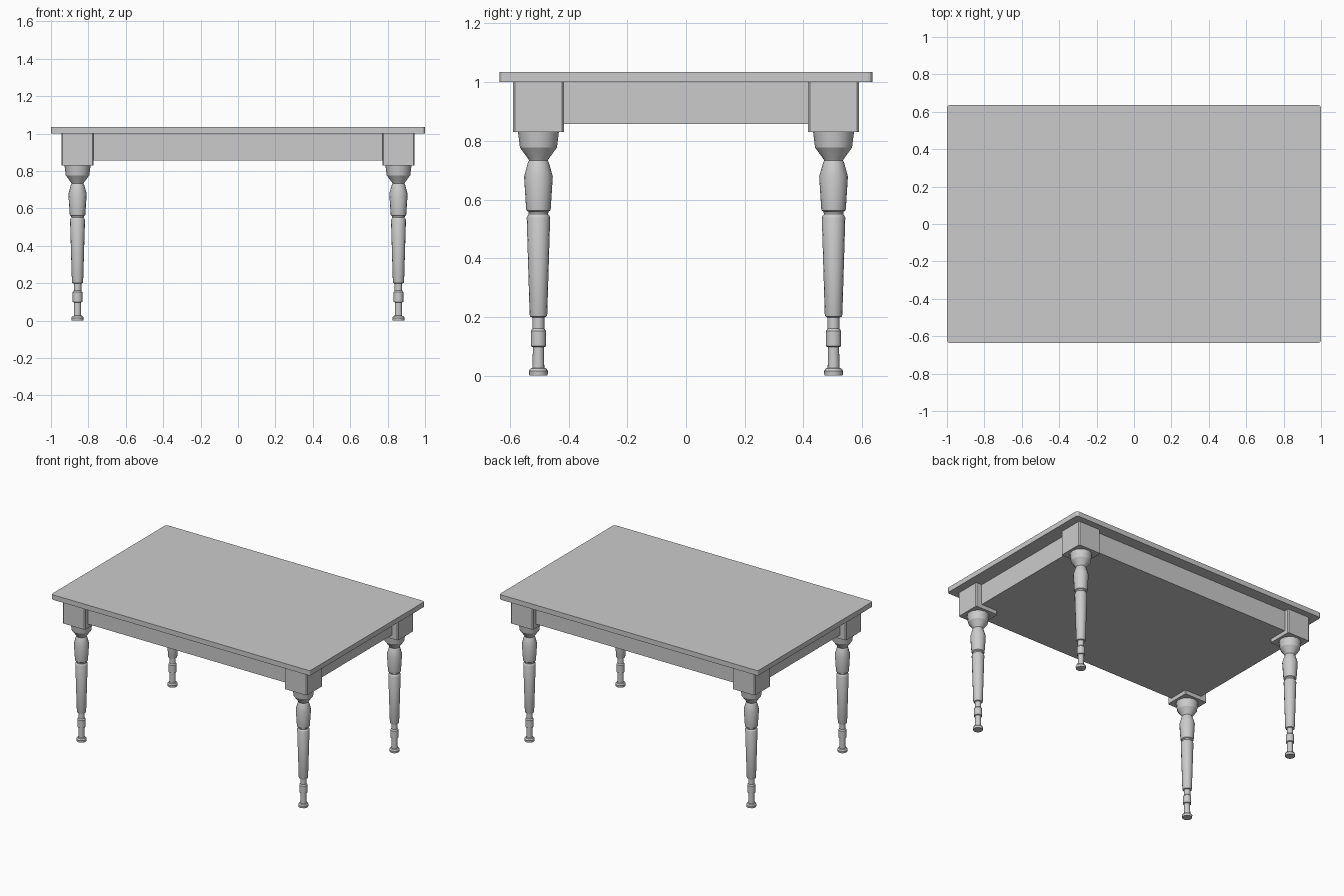
import bpy, bmesh, math

if "Cube" in bpy.data.objects:
    bpy.data.objects.remove(bpy.data.objects["Cube"])

TOP_Z = 1.0
LEG_X, LEG_Y = 0.858, 0.503


def finish(name, bm):
    bmesh.ops.recalc_face_normals(bm, faces=bm.faces)
    mesh = bpy.data.meshes.new(name)
    bm.to_mesh(mesh)
    bm.free()
    obj = bpy.data.objects.new(name, mesh)
    bpy.context.collection.objects.link(obj)
    return obj


def box(name, x, y, hx, hy, z0, z1, bevel=0.0, segments=1):
    """Box with optionally bevelled vertical edges."""
    bm = bmesh.new()
    bmesh.ops.create_cube(bm, size=2)
    for v in bm.verts:
        v.co.x = x + v.co.x * hx
        v.co.y = y + v.co.y * hy
        v.co.z = z0 if v.co.z < 0 else z1
    if bevel:
        upright = [e for e in bm.edges
                   if abs(e.verts[0].co.z - e.verts[1].co.z) > 0.01]
        bmesh.ops.bevel(bm, geom=upright, offset=bevel, segments=segments,
                        profile=0.5, affect='EDGES')
    return finish(name, bm)


def turned(name, x, y, profile, sides=16):
    """Lathe a (radius, height) profile with capped ends."""
    bm = bmesh.new()
    rings = []
    for r, z in profile:
        rings.append([bm.verts.new((x + r * math.cos(2 * math.pi * i / sides),
                                    y + r * math.sin(2 * math.pi * i / sides), z))
                      for i in range(sides)])
    for a, b in zip(rings, rings[1:]):
        for i in range(sides):
            j = (i + 1) % sides
            bm.faces.new((a[i], a[j], b[j], b[i]))
    bm.faces.new(rings[0])
    bm.faces.new(rings[-1])
    obj = finish(name, bm)
    bpy.ops.object.select_all(action='DESELECT')
    obj.select_set(True)
    bpy.context.view_layer.objects.active = obj
    bpy.ops.object.shade_smooth_by_angle(angle=math.radians(25))
    return obj


# Table top and the solid apron beneath it
box("table_top", 0, 0, 1.0, 0.635, TOP_Z, 1.035, bevel=0.015, segments=3)
box("apron", 0, 0, 0.90, 0.555, 0.857, TOP_Z)

# Turned leg profile: foot, ankle, taper, vase and cup
leg_profile = [
    (0.031, 0.0), (0.033, 0.015), (0.027, 0.024), (0.020, 0.026),
    (0.019, 0.097), (0.026, 0.100), (0.026, 0.152), (0.020, 0.160),
    (0.020, 0.198), (0.028, 0.201), (0.030, 0.207), (0.040, 0.538),
    (0.037, 0.545), (0.033, 0.550), (0.034, 0.558), (0.041, 0.563),
    (0.042, 0.570), (0.049, 0.678), (0.036, 0.725), (0.032, 0.733),
    (0.036, 0.740), (0.063, 0.777), (0.070, 0.832),
]

# Four corner blocks with legs
for sy, depth in ((-1, "front"), (1, "back")):
    for sx, side in ((-1, "left"), (1, "right")):
        x, y = sx * LEG_X, sy * LEG_Y
        box(f"{depth}_{side}_block", x, y, 0.0865, 0.0865, 0.83, TOP_Z, bevel=0.006)
        turned(f"{depth}_{side}_leg", x, y, leg_profile)
